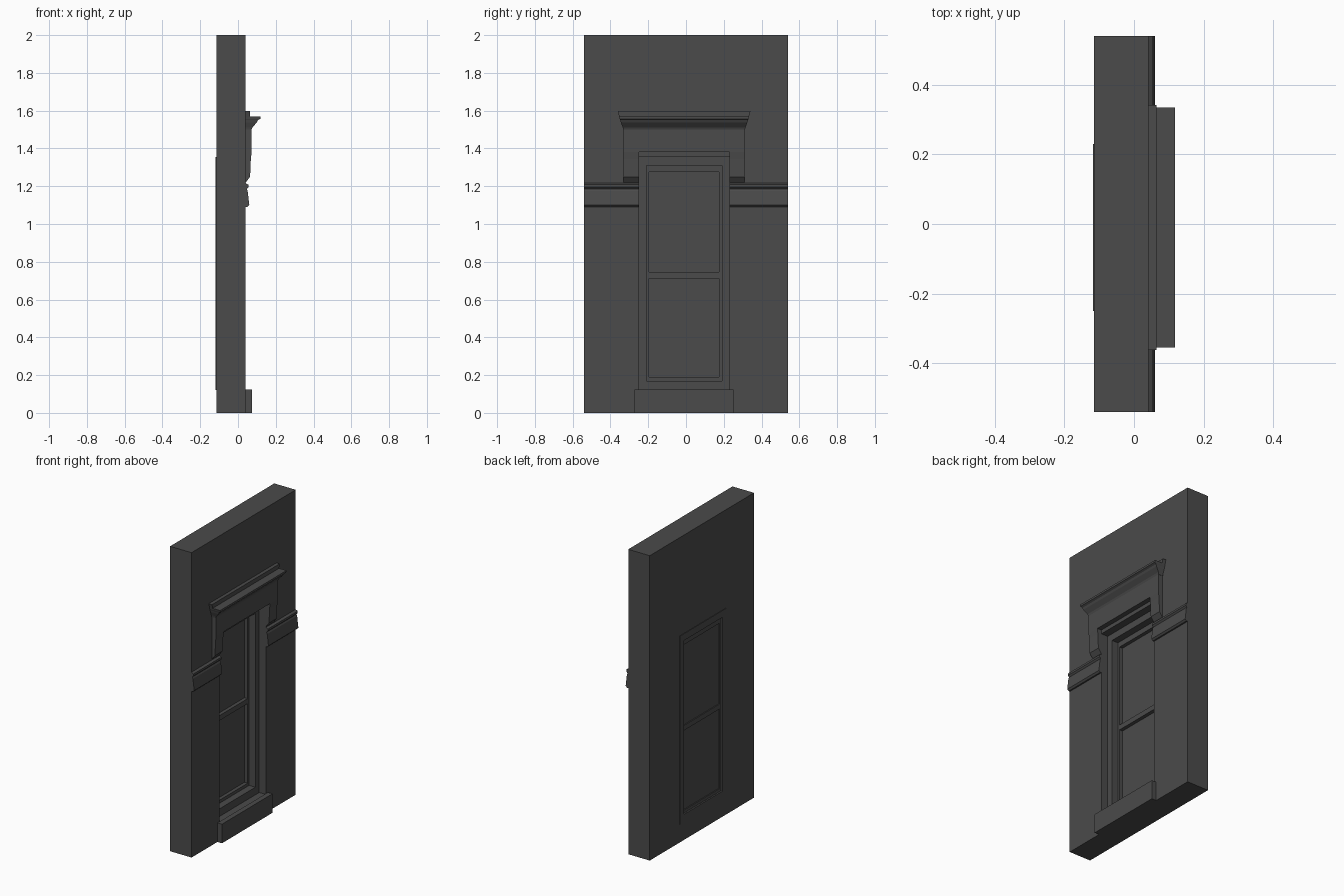
import bpy, bmesh

if "Cube" in bpy.data.objects:
    bpy.data.objects.remove(bpy.data.objects["Cube"])

FACE = 0.041            # x of the wall's decorated face
BACK = -0.115           # x of the wall's plain face
MID = -0.01             # y centre line of the window

# Dark grey used on every part
dark = bpy.data.materials.new("dark_grey")
dark.diffuse_color = (0.07, 0.07, 0.07, 1)
dark.use_nodes = True
dark.node_tree.nodes["Principled BSDF"].inputs["Base Color"].default_value = dark.diffuse_color


def make(name, verts, faces):
    mesh = bpy.data.meshes.new(name)
    bm = bmesh.new()
    vs = [bm.verts.new(v) for v in verts]
    for f in faces:
        bm.faces.new([vs[i] for i in f])
    bmesh.ops.recalc_face_normals(bm, faces=bm.faces)
    bm.to_mesh(mesh)
    bm.free()
    mesh.materials.append(dark)
    ob = bpy.data.objects.new(name, mesh)
    bpy.context.collection.objects.link(ob)
    return ob


def prism(name, profile, y0, y1):
    """Extrude an (x, z) profile along y."""
    n = len(profile)
    verts = [(x, y, z) for y in (y0, y1) for x, z in profile]
    faces = [(i, (i + 1) % n, n + (i + 1) % n, n + i) for i in range(n)]
    faces += [tuple(range(n)), tuple(range(n, 2 * n))]
    return make(name, verts, faces)


def box(name, x0, x1, y0, y1, z0, z1):
    return prism(name, [(x0, z0), (x1, z0), (x1, z1), (x0, z1)], y0, y1)


def ring(name, outer, inner, x0, x1):
    """Rectangular frame; outer and inner are (y0, y1, z0, z1)."""
    def rect(r, x):
        return [(x, r[0], r[2]), (x, r[1], r[2]), (x, r[1], r[3]), (x, r[0], r[3])]
    verts = rect(outer, x0) + rect(outer, x1) + rect(inner, x1) + rect(inner, x0)
    faces = []
    for a in range(4):
        b = (a + 1) % 4
        for i in range(4):
            j = (i + 1) % 4
            faces.append((a * 4 + i, a * 4 + j, b * 4 + j, b * 4 + i))
    return make(name, verts, faces)


def loft(name, sections):
    """Stack of rectangles against the wall: (x front, half width, z)."""
    verts, faces = [], []
    for x, h, z in sections:
        verts += [(FACE, MID - h, z), (x, MID - h, z), (x, MID + h, z), (FACE, MID + h, z)]
    for k in range(len(sections) - 1):
        for i in range(4):
            j = (i + 1) % 4
            faces.append((4 * k + i, 4 * k + j, 4 * k + 4 + j, 4 * k + 4 + i))
    n = len(verts)
    faces += [(0, 1, 2, 3), (n - 4, n - 3, n - 2, n - 1)]
    return make(name, verts, faces)


# Wall panel with the window opening
opening = (-0.25, 0.23, 0.12, 1.355)
ring("wall", (-0.54, 0.54, 0, 2), opening, BACK, FACE)

# Stepped window frame, two sashes and glass
reveal = (-0.21, 0.19, 0.17, 1.31)
ring("window_frame", opening, reveal, BACK - 0.003, -0.007)
ring("upper_sash", (-0.21, 0.19, 0.715, 1.31), (-0.195, 0.175, 0.745, 1.275), -0.108, -0.052)
ring("lower_sash", (-0.21, 0.19, 0.17, 0.715), (-0.195, 0.175, 0.19, 0.712), -0.108, -0.052)
box("upper_glass", -0.102, -0.075, -0.195, 0.175, 0.745, 1.275)
box("lower_glass", -0.102, -0.075, -0.195, 0.175, 0.19, 0.712)

# Projecting sill block at the foot
box("sill", FACE, 0.074, -0.272, 0.252, 0, 0.125)

# Hood: lintel panel above the opening with a leg on each side
leg = [(FACE, 1.22), (0.064, 1.25), (0.068, 1.345), (0.072, 1.38), (FACE, 1.38)]
box("hood_lintel", FACE, 0.072, -0.33, 0.31, 1.38, 1.5)
# Cornice with flared ends, and the crown strip on top
loft("cornice", [(0.072, 0.322, 1.5), (0.077, 0.325, 1.512), (0.1, 0.335, 1.538),
                 (0.106, 0.338, 1.55), (0.118, 0.341, 1.557), (0.118, 0.344, 1.57)])
loft("crown_strip", [(0.064, 0.344, 1.57), (0.064, 0.351, 1.597)])

# Moulded band running from the window to each wall edge
band = [(FACE, 1.09), (0.05, 1.09), (0.06, 1.1), (0.051, 1.175), (0.046, 1.185),
        (0.055, 1.195), (0.055, 1.208), (FACE, 1.216)]
for side, inner, outer, leg_end in (("left", -0.25, -0.54, -0.33), ("right", 0.23, 0.54, 0.31)):
    prism("hood_leg_" + side, leg, inner, leg_end)
    prism("band_" + side, band, inner, outer)
